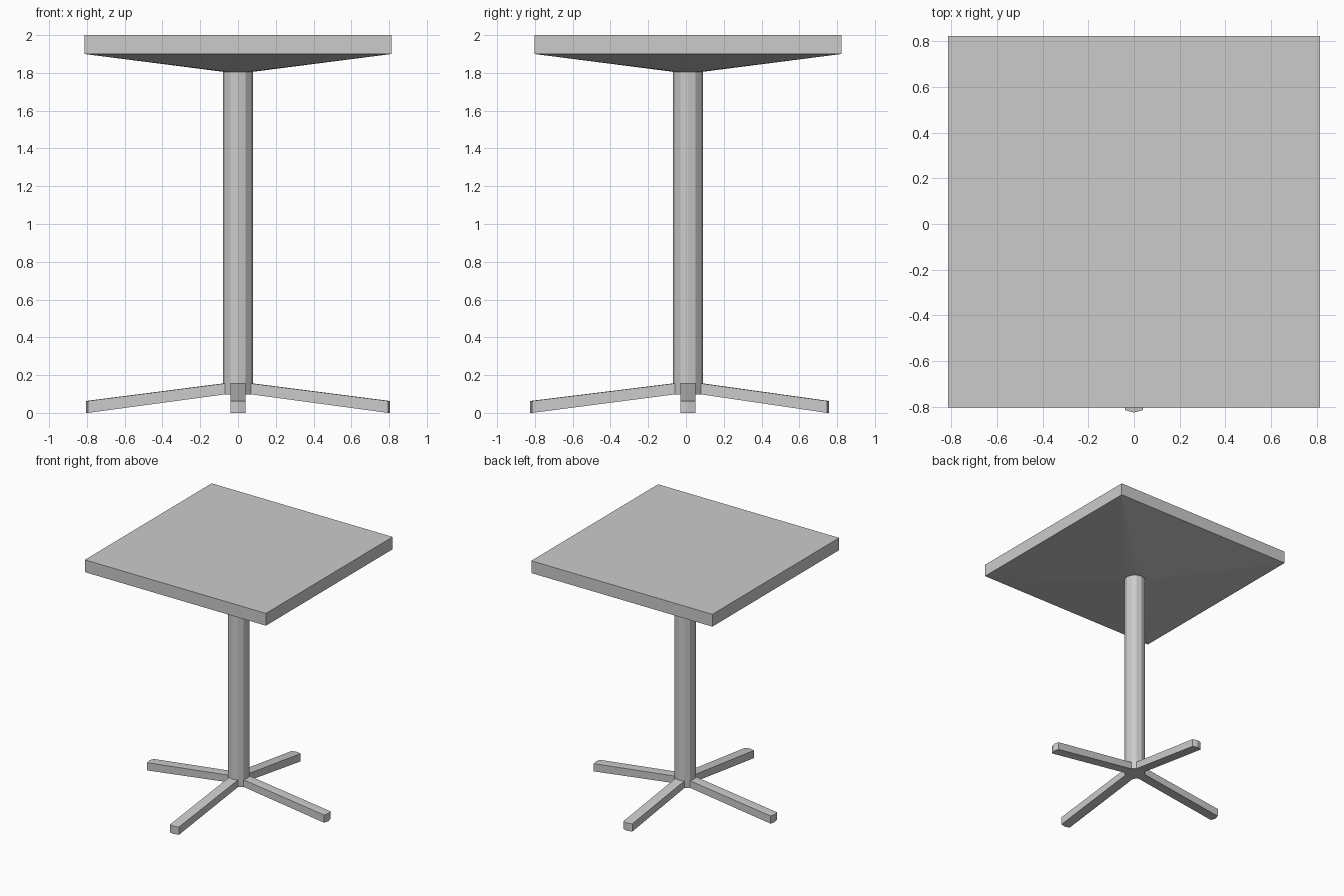
import bpy, bmesh
from math import cos, sin, pi
from mathutils import Vector

if "Cube" in bpy.data.objects:
    bpy.data.objects.remove(bpy.data.objects["Cube"])

SIDES, RADIUS, CY = 12, 0.08, 0.01      # column cross-section and its y centre
HALF = 0.813                            # half width of the square top
Z_HUB, Z_LEG, Z_UNDER, Z_SLAB, Z_TOP = 0.098, 0.156, 1.806, 1.9, 2.0


def ring(bm, z):
    return [bm.verts.new((RADIUS * cos(2 * pi * i / SIDES),
                          CY + RADIUS * sin(2 * pi * i / SIDES), z))
            for i in range(SIDES)]


def square(bm, z):
    return [bm.verts.new((sx * HALF, CY + sy * HALF, z))
            for sx, sy in ((1, 1), (-1, 1), (-1, -1), (1, -1))]


def walls(bm, low, high):
    n = len(low)
    return [bm.faces.new((low[i], low[(i + 1) % n], high[(i + 1) % n], high[i]))
            for i in range(n)]


def finish(bm, name):
    bmesh.ops.recalc_face_normals(bm, faces=bm.faces)
    mesh = bpy.data.meshes.new(name)
    bm.to_mesh(mesh)
    bm.free()
    obj = bpy.data.objects.new(name, mesh)
    bpy.context.collection.objects.link(obj)
    return obj


# Square top with an underside tapering to the column
bm = bmesh.new()
neck, low, high = ring(bm, Z_UNDER), square(bm, Z_SLAB), square(bm, Z_TOP)
walls(bm, low, high)
bm.faces.new(high)
bm.faces.new(neck)
for q in range(4):
    for s in range(3):
        i = q * 3 + s
        bm.faces.new((neck[i], neck[(i + 1) % SIDES], low[q]))
    bm.faces.new((neck[q * 3], low[q], low[q - 1]))
finish(bm, "table_top")

# Twelve-sided column
bm = bmesh.new()
walls(bm, ring(bm, Z_LEG), ring(bm, Z_UNDER))
finish(bm, "column")

# Hub with four sloping legs, each extruded from two neighbouring hub sides
bm = bmesh.new()
low, high = ring(bm, Z_HUB), ring(bm, Z_LEG)
sides = walls(bm, low, high)
bm.faces.new(low)
bm.faces.new(high)
for q, reach in enumerate((0.725, 0.667, 0.725, 0.755)):
    a = q * pi / 2
    pair = [sides[q * 3 - 1], sides[q * 3]]
    out = bmesh.ops.extrude_face_region(bm, geom=pair)["geom"]
    bmesh.ops.delete(bm, geom=[f for f in pair if f.is_valid], context='FACES')
    tip = [v for v in out if isinstance(v, bmesh.types.BMVert)]
    bmesh.ops.translate(bm, verts=tip, vec=Vector((reach * cos(a), reach * sin(a), -Z_HUB)))
    for v in tip:
        v.co.z = 0.0 if v.co.z < 0.03 else 0.063
finish(bm, "leg_base")
